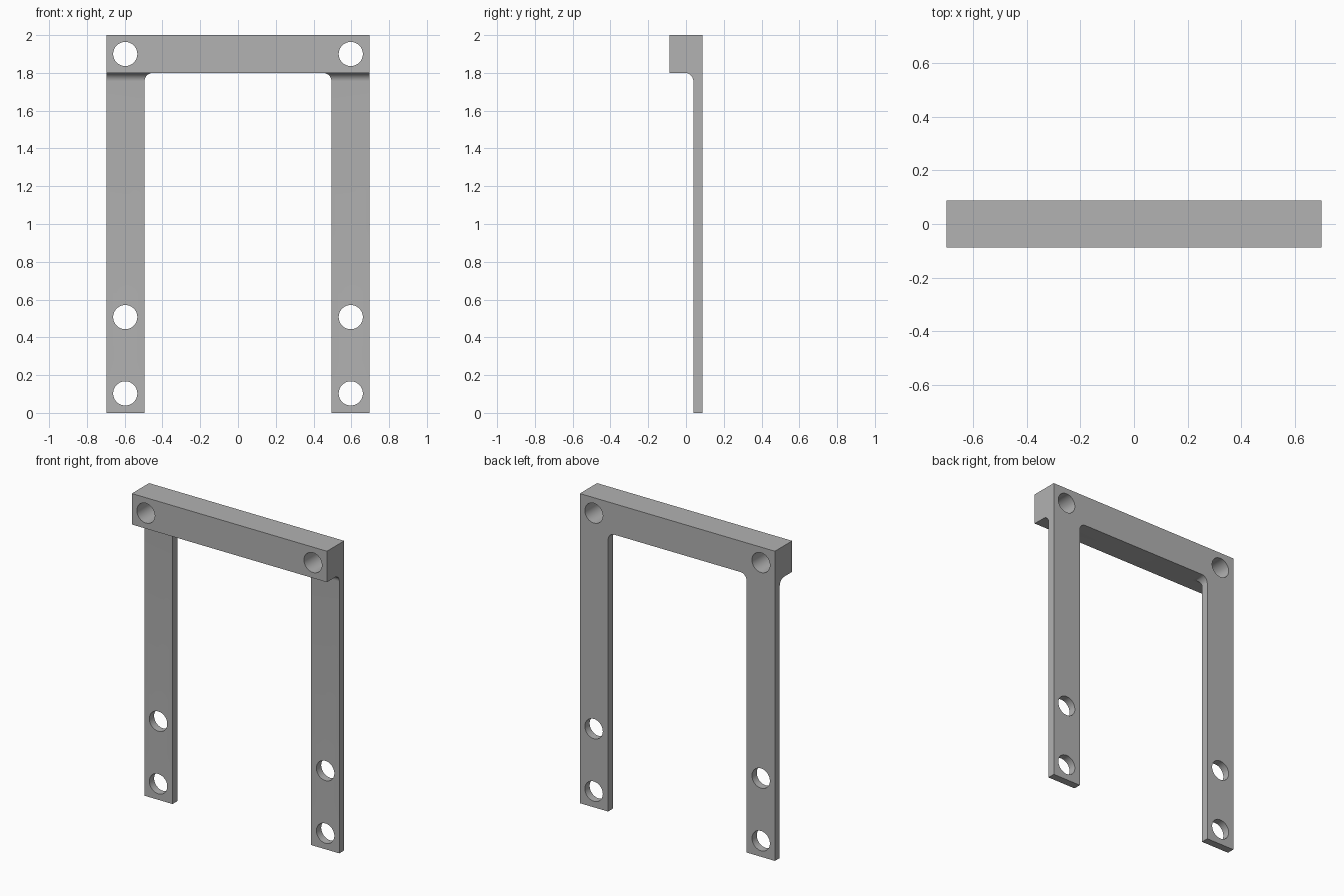
import bpy, bmesh
from math import sin, cos, pi, radians

cube = bpy.data.objects.get("Cube")
if cube:
    bpy.data.objects.remove(cube, do_unlink=True)

HALF_W, HALF_D = 0.697, 0.088      # overall half width and half depth
LEG_IN, LEG_Y = 0.495, 0.039       # inner edge of legs, front face of legs
BAR_Z, TOP = 1.8, 2.0              # underside and top of the bar
FILLET = 0.045
HOLE_X, HOLE_R = 0.597, 0.064

grey = bpy.data.materials.new("plain grey")
grey.use_nodes = True
colour = (0.445, 0.445, 0.445, 1)
grey.diffuse_color = colour
grey.node_tree.nodes["Principled BSDF"].inputs["Base Color"].default_value = colour


def arc(cx, cz, r, start, end, steps=10):
    angles = [radians(start + (end - start) * i / steps) for i in range(steps + 1)]
    return [(cx + r * cos(a), cz + r * sin(a)) for a in angles]


def prism(name, profile, half, place):
    """Extrude a closed 2D profile from -half to +half along one axis."""
    bm = bmesh.new()
    face = bm.faces.new([bm.verts.new(place(u, v, -half)) for u, v in profile])
    ext = bmesh.ops.extrude_face_region(bm, geom=[face])
    shift = [b - a for a, b in zip(place(0, 0, -half), place(0, 0, half))]
    verts = [g for g in ext["geom"] if isinstance(g, bmesh.types.BMVert)]
    bmesh.ops.translate(bm, verts=verts, vec=shift)
    bmesh.ops.recalc_face_normals(bm, faces=bm.faces)
    mesh = bpy.data.meshes.new(name)
    bm.to_mesh(mesh)
    bm.free()
    mesh.materials.append(grey)
    obj = bpy.data.objects.new(name, mesh)
    bpy.context.collection.objects.link(obj)
    return obj


def along_x(u, v, w):
    return (w, u, v)


def along_y(u, v, w):
    return (u, w, v)


# Bracket: stepped side profile with a rounded inner corner
side = [(HALF_D, 0), (HALF_D, TOP), (-HALF_D, TOP), (-HALF_D, BAR_Z)]
side += arc(LEG_Y - FILLET, BAR_Z - FILLET, FILLET, 90, 0)
side += [(LEG_Y, 0)]
bracket = prism("bracket_frame", side, HALF_W, along_x)

# Opening between the legs, with rounded top corners
cx, cz = LEG_IN - FILLET, BAR_Z - FILLET
opening = [(-LEG_IN, -0.2), (LEG_IN, -0.2)]
opening += arc(cx, cz, FILLET, 0, 90) + arc(-cx, cz, FILLET, 90, 180)
cutters = [prism("opening_cutter", opening, 0.3, along_y)]

# Bolt holes
for sx in (-1, 1):
    for z in (0.103, 0.507, 1.9):
        ring = arc(sx * HOLE_X, z, HOLE_R, 0, 360, 48)[:-1]
        cutters.append(prism("hole_cutter", ring, 0.3, along_y))

bpy.ops.object.select_all(action="DESELECT")
bpy.context.view_layer.objects.active = bracket
bracket.select_set(True)
for cutter in cutters:
    mod = bracket.modifiers.new("cut", "BOOLEAN")
    mod.operation = "DIFFERENCE"
    mod.solver = "EXACT"
    mod.object = cutter
    bpy.ops.object.modifier_apply(modifier=mod.name)
    bpy.data.objects.remove(cutter, do_unlink=True)

bpy.ops.object.shade_smooth_by_angle(angle=pi / 6)
